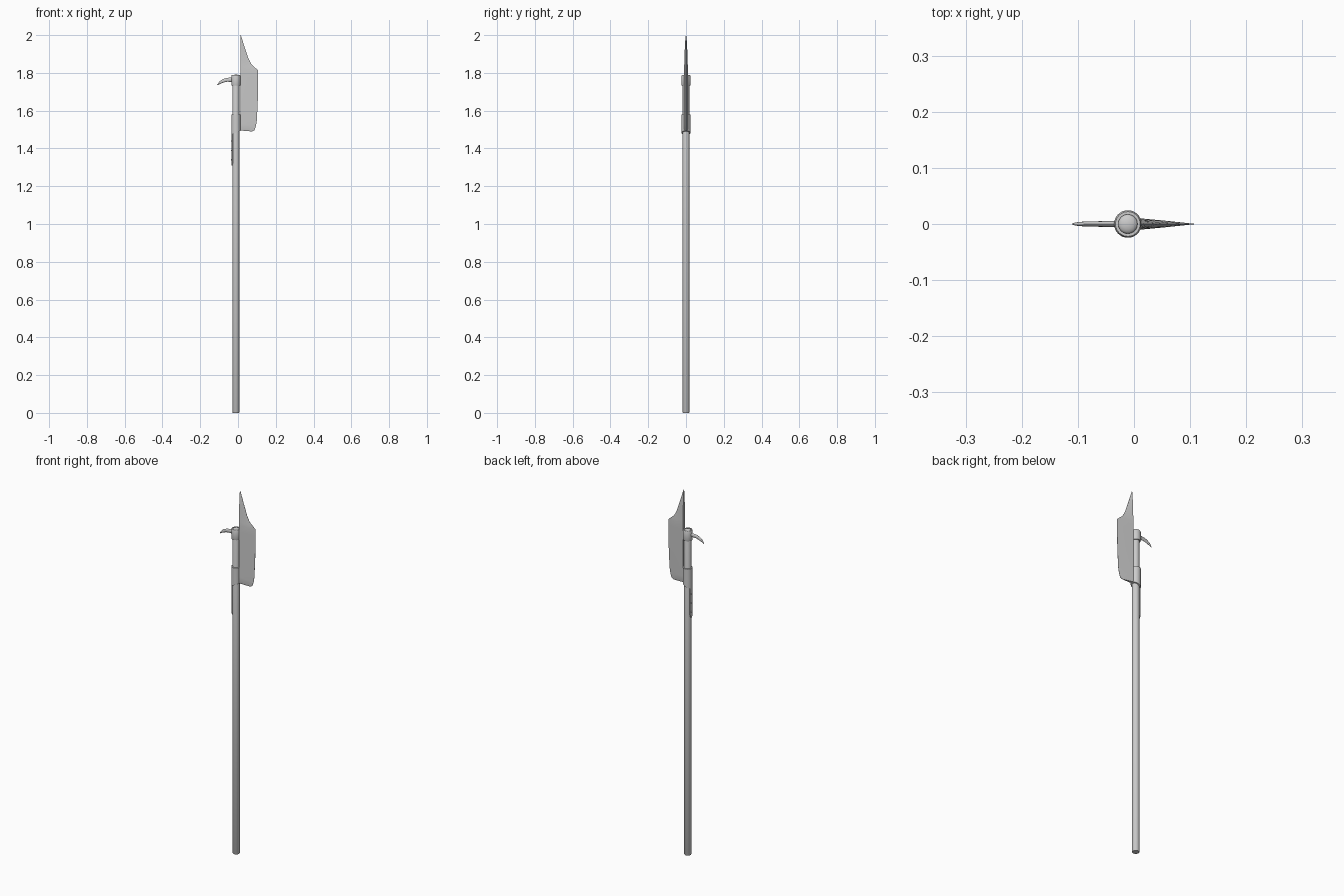
import bpy, bmesh, math
from mathutils import Vector

if "Cube" in bpy.data.objects:
    bpy.data.objects.remove(bpy.data.objects["Cube"])

CX = -0.011  # shaft axis


def finish(name, bm, angle=35):
    bmesh.ops.recalc_face_normals(bm, faces=bm.faces)
    me = bpy.data.meshes.new(name)
    bm.to_mesh(me)
    bm.free()
    ob = bpy.data.objects.new(name, me)
    bpy.context.collection.objects.link(ob)
    bpy.ops.object.select_all(action='DESELECT')
    ob.select_set(True)
    bpy.context.view_layer.objects.active = ob
    bpy.ops.object.shade_smooth_by_angle(angle=math.radians(angle))
    return ob


def loft(name, rings, closed=False, angle=35):
    """Skin a list of equal-length point rings; cap the ends unless closed."""
    bm = bmesh.new()
    vs = [[bm.verts.new(p) for p in r] for r in rings]
    n, m = len(vs[0]), len(vs)
    for i in range(m if closed else m - 1):
        a, b = vs[i], vs[(i + 1) % m]
        for j in range(n):
            k = (j + 1) % n
            bm.faces.new((a[j], a[k], b[k], b[j]))
    if not closed:
        bm.faces.new(vs[0])
        bm.faces.new(vs[-1])
    return finish(name, bm, angle)


def lathe(name, profile, closed=False, slant=0.0, n=32):
    """Revolve (radius, z, slant weight) points around the shaft axis."""
    rings = []
    for r, z, w in profile:
        ring = []
        for j in range(n):
            a = 2 * math.pi * j / n
            c = r * math.cos(a)
            ring.append((CX + c, r * math.sin(a), z + slant * w * c))
        rings.append(ring)
    return loft(name, rings, closed)


# Wooden shaft with a domed top
dome = [(0.018 * math.cos(t), 1.782 + 0.009 * math.sin(t), 0)
        for t in [math.radians(d) for d in (0, 20, 40, 60, 80)]]
lathe("shaft", [(0.0165, 0, 0), (0.0185, 0.003, 0)] + dome)

# Collars: hollow tubes, the lower one cut at a slant
lathe("upper_collar", [(0.017, 1.733, 0), (0.023, 1.733, 0), (0.0245, 1.738, 0),
                       (0.0245, 1.782, 0), (0.022, 1.788, 0), (0.017, 1.788, 0)], True)
lathe("lower_collar", [(0.017, 1.483, 1), (0.0245, 1.483, 1),
                       (0.0245, 1.58, 0), (0.017, 1.58, 0)], True, slant=0.45)

# Blade: wedge section, thick at the spine and sharp at the edge
# (z at spine, z at edge, edge x, half thickness of spine)
rows = [(1.495, 1.490, 0.075, 0.008), (1.502, 1.497, 0.088, 0.010),
        (1.530, 1.520, 0.095, 0.010), (1.560, 1.550, 0.100, 0.010),
        (1.660, 1.660, 0.105, 0.010), (1.780, 1.780, 0.107, 0.010),
        (1.815, 1.813, 0.107, 0.010), (1.835, 1.828, 0.090, 0.0095),
        (1.855, 1.845, 0.071, 0.009), (1.885, 1.875, 0.056, 0.008),
        (1.915, 1.910, 0.044, 0.007), (1.955, 1.952, 0.030, 0.005),
        (1.985, 1.984, 0.020, 0.003), (2.0, 2.0, 0.0145, 0.0008)]
X0 = 0.012
rings = []
for zs, ze, xe, t in rows:
    xm, zm = X0 + (xe - X0) * 0.5, (zs + ze) / 2
    rings.append([(X0, -t, zs), (xm, -t * 0.55, zm), (xe, -0.0004, ze),
                  (xe, 0.0004, ze), (xm, t * 0.55, zm), (X0, t, zs)])
loft("blade", rings)

# Rear hook: curved and tapering (x, z, half height, half width)
spine = [(-0.028, 1.765, 0.013, 0.006), (-0.042, 1.764, 0.011, 0.0055),
         (-0.060, 1.763, 0.010, 0.005), (-0.078, 1.758, 0.009, 0.0045),
         (-0.093, 1.750, 0.007, 0.004), (-0.103, 1.742, 0.004, 0.003),
         (-0.110, 1.735, 0.001, 0.001)]
rings = []
for i, (x, z, h, w) in enumerate(spine):
    a, b = spine[max(i - 1, 0)], spine[min(i + 1, len(spine) - 1)]
    d = Vector((b[0] - a[0], 0, b[1] - a[1])).normalized()
    up = Vector((-d.z, 0, d.x))
    rings.append([Vector((x, 0, z)) + up * h * math.cos(2 * math.pi * j / 12)
                  + Vector((0, w * math.sin(2 * math.pi * j / 12), 0)) for j in range(12)])
loft("hook", rings, angle=50)

# Langet: curved strip down the back of the shaft
rings = []
for z, half in ((1.50, 26), (1.33, 26), (1.318, 20), (1.31, 8)):
    angs = [math.radians(180 + half * k / 3) for k in range(-3, 4)]
    outer = [(CX + 0.0235 * math.cos(a), 0.0235 * math.sin(a), z) for a in angs]
    inner = [(CX + 0.017 * math.cos(a), 0.017 * math.sin(a), z) for a in reversed(angs)]
    rings.append(outer + inner)
loft("langet", rings)

# Rivets on the langet
for z in (1.44, 1.39, 1.34):
    rings = []
    for x, r in ((0.021, 0.004), (0.0242, 0.004), (0.0252, 0.0025)):
        rings.append([(CX - x, r * math.cos(math.pi * j / 5), z + r * math.sin(math.pi * j / 5))
                      for j in range(10)])
    loft("langet_rivet", rings)
